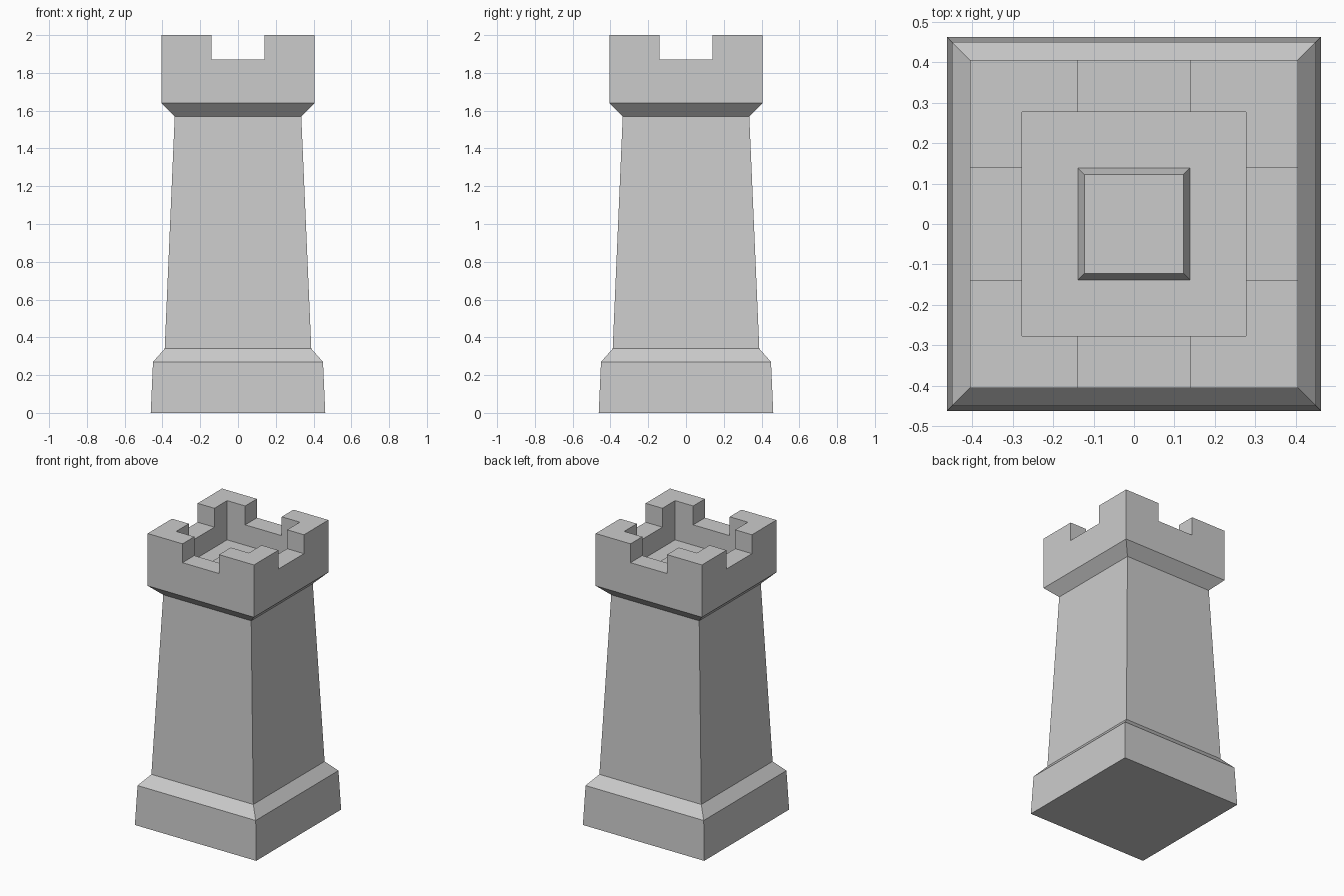
import bpy
import bmesh

if "Cube" in bpy.data.objects:
    bpy.data.objects.remove(bpy.data.objects["Cube"])


def square_loft(name, profile):
    """Closed solid from square sections given as (half_width, z)."""
    bm = bmesh.new()
    rings = [[bm.verts.new((sx * h, sy * h, z))
              for sx, sy in ((-1, -1), (1, -1), (1, 1), (-1, 1))]
             for h, z in profile]
    for low, high in zip(rings, rings[1:]):
        for i in range(4):
            j = (i + 1) % 4
            bm.faces.new((low[i], low[j], high[j], high[i]))
    bm.faces.new(rings[0][::-1])
    bm.faces.new(rings[-1])
    mesh = bpy.data.meshes.new(name)
    bm.to_mesh(mesh)
    bm.free()
    obj = bpy.data.objects.new(name, mesh)
    bpy.context.collection.objects.link(obj)
    return obj


def cut_box(target, name, half_x, half_y, z_low):
    """Cut a box open at the top out of the target."""
    cutter = square_loft(name, [(1, z_low), (1, 2.2)])
    for v in cutter.data.vertices:
        v.co.x *= half_x
        v.co.y *= half_y
    cutter.hide_render = True
    cutter.hide_viewport = True
    cutter.display_type = 'WIRE'
    mod = target.modifiers.new(name, 'BOOLEAN')
    mod.operation = 'DIFFERENCE'
    mod.solver = 'EXACT'
    mod.object = cutter


# Plinth, tapered shaft and flared crown in one profile
tower = square_loft("tower", [
    (0.462, 0), (0.45, 0.27), (0.388, 0.34),
    (0.335, 1.57), (0.405, 1.64), (0.405, 2.0)])

# Hollow crown and the two crossing slots that leave four corner merlons
cut_box(tower, "crown_hollow_cutter", 0.277, 0.277, 1.73)
cut_box(tower, "slot_cutter_x", 0.6, 0.139, 1.87)
cut_box(tower, "slot_cutter_y", 0.139, 0.6, 1.87)

# Low raised hatch on the crown floor
square_loft("roof_hatch", [(0.139, 1.73), (0.123, 1.77)])
